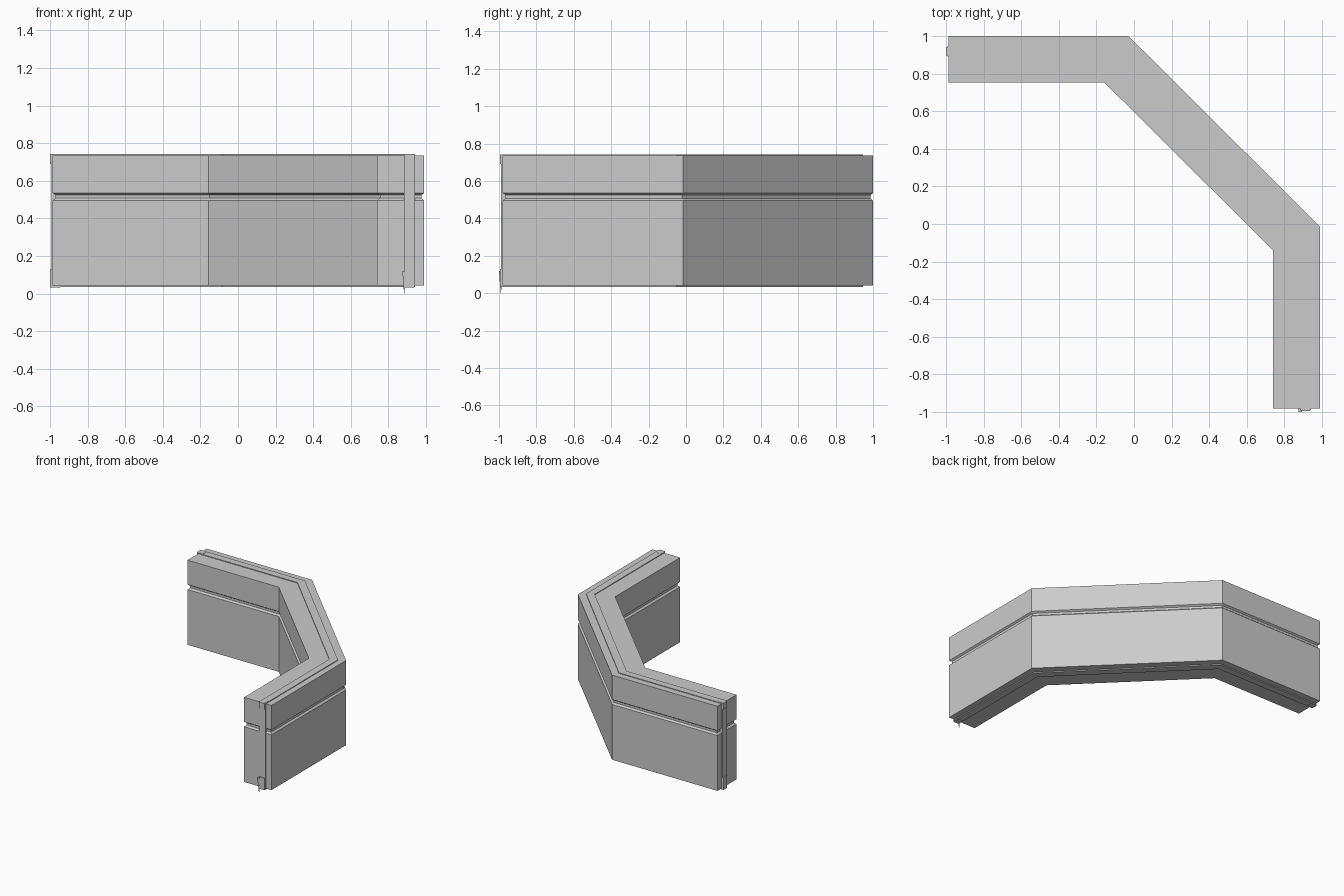
import bpy, bmesh
from mathutils import Vector

if "Cube" in bpy.data.objects:
    bpy.data.objects.remove(bpy.data.objects["Cube"])

# Plan outline of the bent wall (clockwise from above)
WALL = [(-0.985, 1.0), (-0.03, 1.0), (0.99, -0.015), (0.99, -0.98),
        (0.74, -0.98), (0.74, -0.14), (-0.158, 0.753), (-0.985, 0.753)]
# Plan outline of the narrow seam band that wraps top, ends and underside
SEAM = [(-0.992, 0.947), (-0.055, 0.947), (0.94, -0.05), (0.94, -0.988),
        (0.882, -0.988), (0.882, -0.078), (-0.085, 0.89), (-0.992, 0.89)]


def inset(outline, d):
    """Move every edge of a clockwise outline inwards by d."""
    pts = [Vector(p) for p in outline]
    result = []
    for i, p in enumerate(pts):
        a = (p - pts[i - 1]).normalized()
        b = (pts[(i + 1) % len(pts)] - p).normalized()
        na, nb = Vector((a.y, -a.x)), Vector((b.y, -b.x))
        result.append(p + (na + nb) * d / (1 + na.dot(nb)))
    return result


def loft(name, outline, levels):
    """Stack inset copies of an outline at (z, inset) levels and skin them."""
    bm = bmesh.new()
    rings = [[bm.verts.new((p.x, p.y, z)) for p in inset(outline, d)]
             for z, d in levels]
    n = len(outline)
    for low, high in zip(rings, rings[1:]):
        for i in range(n):
            j = (i + 1) % n
            bm.faces.new((low[i], low[j], high[j], high[i]))
    bm.faces.new(rings[0])
    bm.faces.new(rings[-1])
    bmesh.ops.recalc_face_normals(bm, faces=bm.faces)
    mesh = bpy.data.meshes.new(name)
    bm.to_mesh(mesh)
    bm.free()
    obj = bpy.data.objects.new(name, mesh)
    bpy.context.collection.objects.link(obj)
    return obj


# Wall body with the horizontal groove running all the way round
loft("wall_body", WALL, [(0.042, 0), (0.495, 0), (0.507, 0.014),
                         (0.525, 0.014), (0.535, 0), (0.735, 0)])

# Seam band standing slightly proud of the top, ends and underside
loft("seam_band", SEAM, [(0.034, 0), (0.741, 0)])

# Small end clips at both ends of the seam, at the top and bottom
for x0, x1, y0, y1, end in ((-1.0, -0.945, 0.895, 0.942, "left"),
                            (0.887, 0.935, -0.995, -0.94, "front")):
    clip = [(x0, y1), (x1, y1), (x1, y0), (x0, y0)]
    loft(f"{end}_top_clip", clip, [(0.69, 0), (0.742, 0)])
    loft(f"{end}_bottom_clip", clip, [(0.032, 0), (0.13, 0)])

# Tapered spike hanging from the front end of the seam
spike = [(0.874, -0.98), (0.894, -0.98), (0.894, -1.0), (0.874, -1.0)]
loft("end_spike", spike, [(0.0, 0.009), (0.12, 0.0)])
